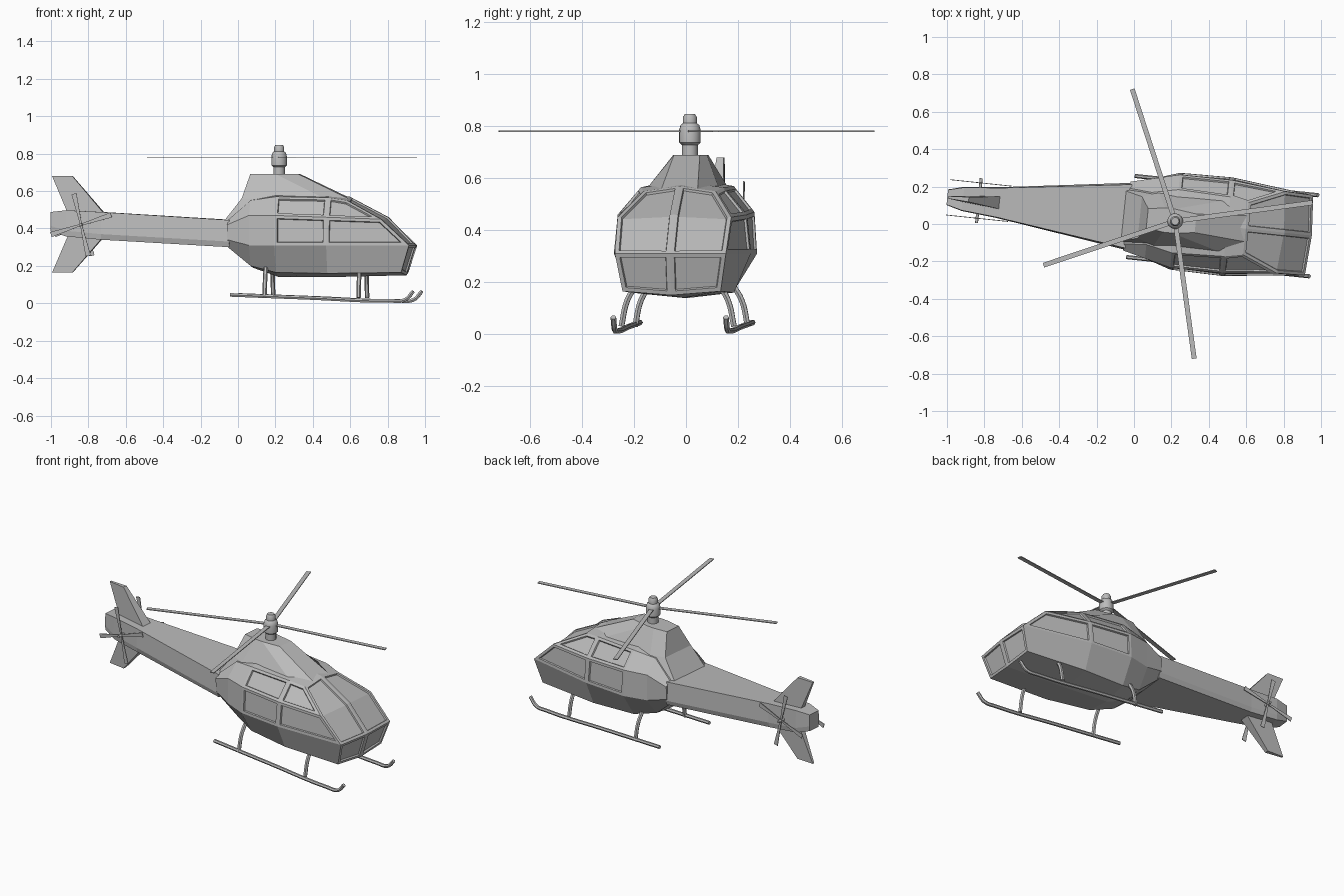
import bpy, bmesh, math
from mathutils import Matrix, Vector

cube = bpy.data.objects.get("Cube")
if cube:
    bpy.data.objects.remove(cube)

GREY = (0.5, 0.5, 0.5, 1)
grey = bpy.data.materials.new("plain_grey")
grey.use_nodes = True
grey.diffuse_color = GREY
grey.node_tree.nodes["Principled BSDF"].inputs["Base Color"].default_value = GREY

# The aircraft is turned slightly about its mast
MAST = Vector((0.22, 0.015, 0))
FRAME = (Matrix.Translation(MAST) @ Matrix.Rotation(math.radians(-6), 4, 'Z')
         @ Matrix.Translation((-MAST.x, 0, 0)))


def add(name, bm, local=Matrix(), mirror=False, smooth=False):
    bmesh.ops.recalc_face_normals(bm, faces=bm.faces)
    mesh = bpy.data.meshes.new(name)
    bm.to_mesh(mesh)
    bm.free()
    mesh.materials.append(grey)
    obj = bpy.data.objects.new(name, mesh)
    bpy.context.scene.collection.objects.link(obj)
    obj.matrix_world = FRAME @ local
    if mirror:
        mod = obj.modifiers.new("mirror", 'MIRROR')
        mod.use_axis = (False, True, False)
        mod.use_clip = True
    if smooth:
        bpy.ops.object.select_all(action='DESELECT')
        obj.select_set(True)
        bpy.context.view_layer.objects.active = obj
        bpy.ops.object.shade_smooth_by_angle(angle=math.radians(40))
    return obj


def bridge(bm, a, b, closed=True):
    n = len(a)
    return [bm.faces.new((a[i], a[(i + 1) % n], b[(i + 1) % n], b[i]))
            for i in range(n if closed else n - 1)]


def loft(name, rings, **kw):
    bm = bmesh.new()
    loops = [[bm.verts.new(p) for p in r] for r in rings]
    for a, b in zip(loops, loops[1:]):
        bridge(bm, a, b)
    bm.faces.new(loops[0])
    bm.faces.new(loops[-1])
    return add(name, bm, **kw)


def tube(name, points, radius):
    curve = bpy.data.curves.new(name, 'CURVE')
    curve.dimensions = '3D'
    curve.bevel_depth = radius
    curve.bevel_resolution = 1
    curve.resolution_u = 5
    curve.use_fill_caps = True
    spline = curve.splines.new('BEZIER')
    spline.bezier_points.add(len(points) - 1)
    for bp, p in zip(spline.bezier_points, points):
        bp.co = p
        bp.handle_left_type = bp.handle_right_type = 'AUTO'
    temp = bpy.data.objects.new(name + "_path", curve)
    bm = bmesh.new()
    bm.from_mesh(temp.to_mesh())
    temp.to_mesh_clear()
    bpy.data.objects.remove(temp)
    return add(name, bm, smooth=True)


def spin_profile(name, profile, local, sides=16):
    rings = [[(r * math.cos(2 * math.pi * i / sides), r * math.sin(2 * math.pi * i / sides), z)
              for i in range(sides)] for r, z in profile]
    return loft(name, rings, local=local, smooth=True)


def blade(name, local, start, end, w0, w1, thick):
    rings = [[(x, s * w / 2, t * thick / 2) for s, t in ((-1, -1), (1, -1), (1, 1), (-1, 1))]
             for x, w in ((start, w0), (end, w1))]
    return loft(name, rings, local=local)


# Cabin hull: half sections from keel to roof, mirrored
sections = [
    (-0.04, [(0, .30), (.15, .30), (.18, .34), (.185, .42), (.15, .445), (0, .445)]),
    (0.08, [(0, .19), (.13, .20), (.215, .31), (.215, .47), (.14, .55), (0, .56)]),
    (0.22, [(0, .14), (.17, .165), (.26, .31), (.25, .47), (.17, .57), (0, .60)]),
    (0.50, [(0, .14), (.20, .16), (.265, .31), (.25, .46), (.16, .565), (0, .585)]),
]
nose = [(.905, 0, .15), (.895, .19, .165), (.94, .215, .31),
        (.79, .22, .45), (.60, .14, .55), (.60, 0, .57)]
bm = bmesh.new()
loops = [[bm.verts.new((x, y, z)) for y, z in pts] for x, pts in sections]
loops.append([bm.verts.new(p) for p in nose])
panes = []
for i, (a, b) in enumerate(zip(loops, loops[1:])):
    strip = bridge(bm, a, b, closed=False)
    if i >= 2:
        panes += [[strip[2]], [strip[3]]]
bm.faces.new(loops[0])
end = loops[-1]
brow = bm.verts.new((.955, 0, .31))
middle = bm.verts.new((.81, 0, .46))
panes.append([bm.faces.new((end[0], end[1], end[2], brow))])
panes.append([bm.faces.new((brow, end[2], end[3], middle)),
              bm.faces.new((middle, end[3], end[4], end[5]))])
bmesh.ops.recalc_face_normals(bm, faces=bm.faces)
# Sunken window panes
for group in panes:
    bmesh.ops.inset_region(bm, faces=group, thickness=0.016, use_boundary=True,
                           use_even_offset=True)
    bmesh.ops.inset_region(bm, faces=group, thickness=0.003, depth=-0.009,
                           use_boundary=True, use_even_offset=True)
add("cabin", bm, mirror=True)


# Engine cowl on the roof
def plan(z, back, front, wide, narrow):
    return [(back, -wide * .8, z), (back + .09, -wide, z), (front - .12, -wide, z),
            (front, -narrow, z), (front, narrow, z), (front - .12, wide, z),
            (back + .09, wide, z), (back, wide * .8, z)]


loft("engine_cowl", [plan(.43, -.07, .68, .17, .09), plan(.56, .03, .60, .14, .07),
                     plan(.69, .07, .33, .065, .05)])

# Tail boom
boom = [(-.03, .18, .30, .445), (-.73, .083, .34, .488),
        (-.92, .065, .358, .497), (-1.005, .042, .385, .488)]
loft("tail_boom", [[(x, -w * .93, lo), (x, -w, lo + .03), (x, -w * .95, hi),
                    (x, w * .95, hi), (x, w, lo + .03), (x, w * .93, lo)]
                   for x, w, lo, hi in boom])

# Tail fins, swept up and down
for name, root, tip in (("upper_fin", .47, .68), ("lower_fin", .37, .165)):
    rings = []
    for z, back, front, thick in ((root, -.91, -.71, .035), (tip, -1.0, -.89, .013)):
        rings.append([(back, -thick * .5, z), (front, -thick, z),
                      (front, thick, z), (back, thick * .5, z)])
    loft(name, rings)

# Tail rotors on both sides
for side, label in ((1, "left"), (-1, "right")):
    hub = Matrix.Translation((-.835, side * .095, .42)) @ Matrix.Rotation(math.pi / 2, 4, 'X')
    spin_profile(label + "_tail_rotor_hub", [(.008, -.025), (.008, .025)], hub, 10)
    for k, angle in enumerate((18, 103, 198, 283)):
        blade(f"{label}_tail_blade_{k + 1}", hub @ Matrix.Rotation(math.radians(angle), 4, 'Z'),
              0, .17, .010, .028, .004)

# Mast, hub and main rotor
centre = Matrix.Translation((MAST.x, 0, 0))
spin_profile("mast", [(.031, .60), (.031, .735)], centre)
spin_profile("rotor_hub", [(.031, .728), (.042, .738), (.042, .785), (.036, .805),
                           (.027, .812), (.027, .835), (.020, .847)], centre)
for k, angle in enumerate((7.7, 108, 198.5, 277.9)):
    spin = Matrix.Translation((MAST.x, 0, .781)) @ Matrix.Rotation(math.radians(angle + 6), 4, 'Z')
    blade(f"main_blade_{k + 1}", spin, .02, .742, .026, .026, .005)

# Landing skids and struts
for side, label in ((1, "left"), (-1, "right")):
    y = side * .218
    tube(label + "_skid", [(-.02, y, .045), (.40, y, .029), (.84, y, .013),
                           (.92, y, .019), (.965, y, .065)], .011)
    for x, place in ((.165, "rear"), (.67, "front")):
        tube(f"{label}_{place}_strut", [(x, side * .16, .19), (x, side * .195, .13),
                                        (x, side * .218, .03)], .012)
